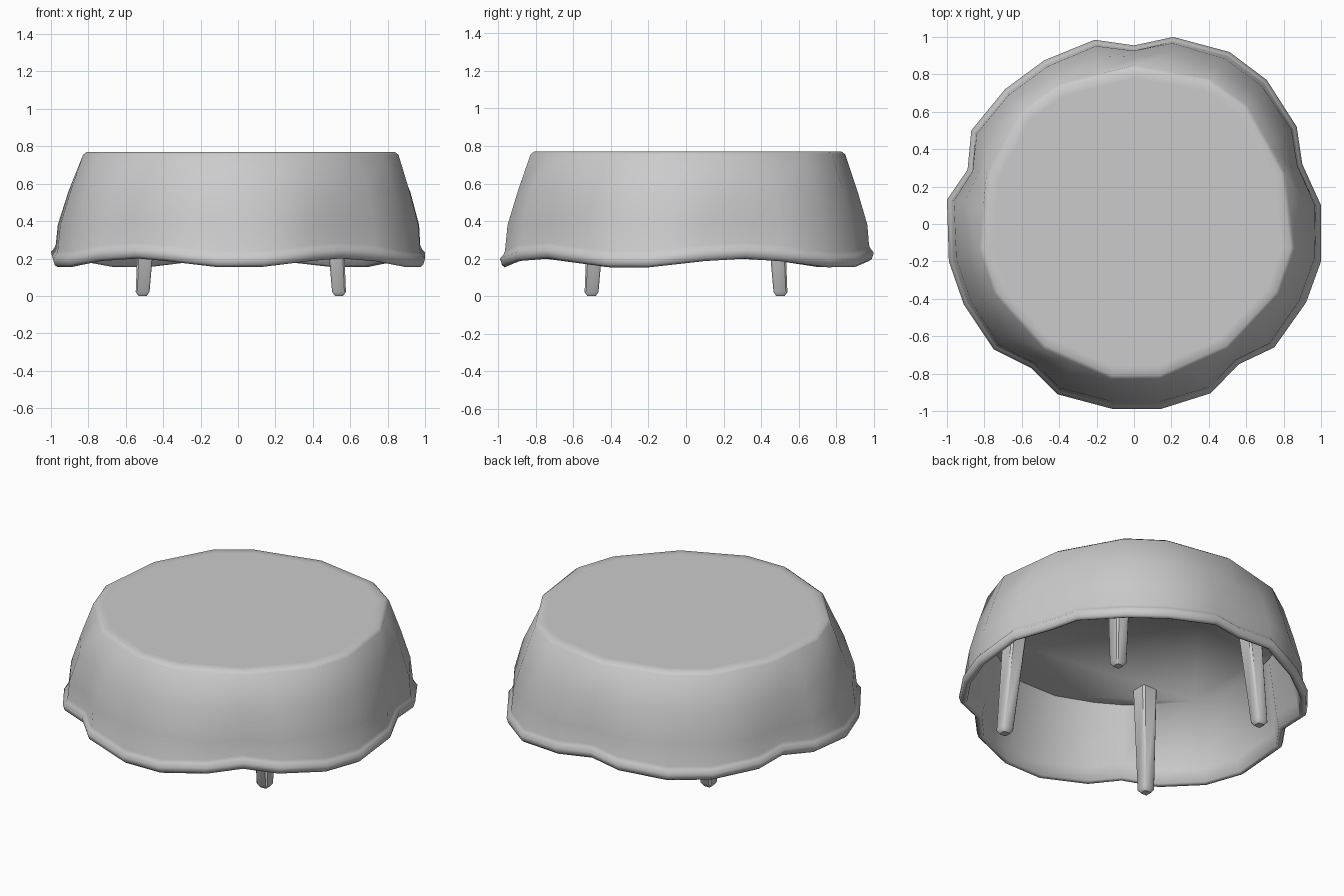
import bpy, bmesh, math
from mathutils import Vector

if "Cube" in bpy.data.objects:
    bpy.data.objects.remove(bpy.data.objects["Cube"])

mat = bpy.data.materials.new("light grey")
mat.diffuse_color = (0.6, 0.6, 0.6, 1)
mat.use_nodes = True
mat.node_tree.nodes["Principled BSDF"].inputs["Base Color"].default_value = mat.diffuse_color

# Outlines seen from above, both starting at the back pleat and going clockwise
HEM = [(0, .955), (.21, 1), (.51, .92), (.71, .77), (.87, .52), (.90, .32), (1, .10),
       (1, -.20), (.92, -.42), (.75, -.66), (.56, -.75), (.41, -.905), (.14, -.99),
       (-.11, -.99), (-.41, -.91), (-.55, -.77), (-.75, -.67), (-.91, -.43), (-.99, -.20),
       (-1, .13), (-.89, .29), (-.87, .50), (-.69, .72), (-.48, .875), (-.21, .985)]
TOP = [(0, .84), (.40, .77), (.60, .63), (.80, .27), (.85, -.13), (.77, -.37), (.50, -.66),
       (.14, -.82), (-.12, -.82), (-.48, -.66), (-.74, -.37), (-.82, -.13), (-.78, .27),
       (-.60, .60), (-.40, .74)]

# One top point per hem column: pleat, shoulder, bulge, bulge, shoulder
columns = []
for s in range(5):
    p, b1, b2 = (Vector(TOP[3 * s + k]) for k in range(3))
    q = Vector(TOP[(3 * s + 3) % 15])
    columns += [p, p.lerp(b1, .43), b1, b2, q.lerp(b2, .43)]


def finish(name, bm, angle):
    bmesh.ops.recalc_face_normals(bm, faces=bm.faces)
    me = bpy.data.meshes.new(name)
    bm.to_mesh(me)
    bm.free()
    me.materials.append(mat)
    ob = bpy.data.objects.new(name, me)
    bpy.context.collection.objects.link(ob)
    bpy.ops.object.select_all(action='DESELECT')
    ob.select_set(True)
    bpy.context.view_layer.objects.active = ob
    bpy.ops.object.shade_smooth_by_angle(angle=math.radians(angle))
    return ob


# Cloth profile: (height, measured from hem?, blend top -> hem, offset, shoulder bulge)
RINGS = [(.77, 0, 0, -.06, 0), (.77, 0, 0, -.012, 0), (.755, 0, 0, .008, 0),
         (.56, 0, .42, .004, .02), (.38, 0, .80, -.006, .01),
         (.085, 1, 1, -.026, 0), (.066, 1, 1, -.018, 0), (.045, 1, 1, 0, 0),
         (.012, 1, 1, -.01, 0), (0, 1, 1, -.025, 0), (.01, 1, 1, -.045, 0),
         (.09, 1, 1, -.06, 0), (.64, 0, .27, -.03, 0)]

# Draped cloth with five pleats, rolled hem and tabletop underside
bm = bmesh.new()
rings = []
for z, from_hem, w, off, bulge in RINGS:
    ring = []
    for i, (t, h) in enumerate(zip(columns, HEM)):
        h = Vector(h)
        p = t.lerp(h, w)
        p += p.normalized() * (off + (bulge if i % 5 in (1, 4) else 0))
        hem_z = .175 + .025 * math.cos(5 * (math.atan2(h.y, h.x) - math.pi / 2))
        ring.append(bm.verts.new((p.x, p.y, z + from_hem * hem_z)))
    rings.append(ring)
n = len(HEM)
for r0, r1 in zip(rings, rings[1:]):
    for i in range(n):
        j = (i + 1) % n
        bm.faces.new((r0[i], r0[j], r1[j], r1[i]))
bm.faces.new(rings[0])
bm.faces.new(rings[-1])
finish("draped_tablecloth", bm, 75)

# Four tapered, slightly splayed square legs with chamfered edges and feet
SECTIONS = [(0, .022, .525), (.022, .037, .525), (.65, .052, .485)]
for sx, side in ((-1, "left"), (1, "right")):
    for sy, end in ((-1, "front"), (1, "back")):
        bm = bmesh.new()
        prev = None
        for z, h, c in SECTIONS:
            k = h * .78
            ring = [bm.verts.new((.015 + sx * c + x, sy * (c - .022) + y, z))
                    for x, y in ((h, -k), (h, k), (k, h), (-k, h), (-h, k), (-h, -k), (-k, -h), (k, -h))]
            if prev:
                for i in range(8):
                    j = (i + 1) % 8
                    bm.faces.new((prev[i], prev[j], ring[j], ring[i]))
            else:
                bm.faces.new(ring)
            prev = ring
        bm.faces.new(prev)
        finish(f"{end}_{side}_leg", bm, 40)
